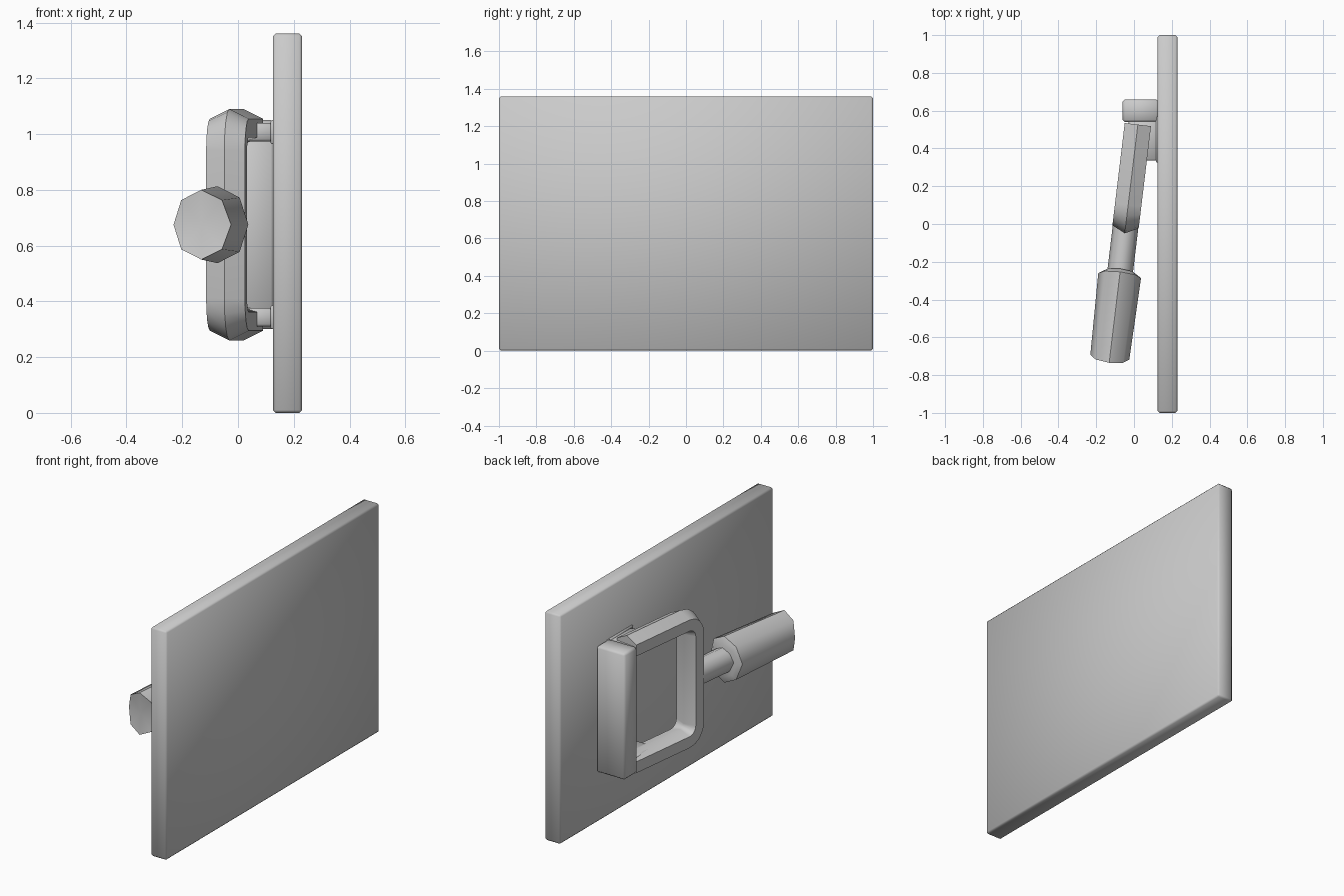
import bpy, bmesh, math
from mathutils import Vector

cube = bpy.data.objects.get("Cube")
if cube:
    bpy.data.objects.remove(cube, do_unlink=True)

grey = bpy.data.materials.new("plain grey")
grey.use_nodes = True
grey.diffuse_color = (0.6, 0.6, 0.6, 1)
grey.node_tree.nodes["Principled BSDF"].inputs["Base Color"].default_value = (0.6, 0.6, 0.6, 1)

MID = 0.675      # height of the handle axis
TILT = -0.12     # the handle leans away from the board


def finish(name, bm, angle=None):
    bmesh.ops.recalc_face_normals(bm, faces=bm.faces)
    mesh = bpy.data.meshes.new(name)
    bm.to_mesh(mesh)
    bm.free()
    mesh.materials.append(grey)
    ob = bpy.data.objects.new(name, mesh)
    bpy.context.collection.objects.link(ob)
    bpy.ops.object.select_all(action='DESELECT')
    ob.select_set(True)
    bpy.context.view_layer.objects.active = ob
    if angle is None:
        bpy.ops.object.shade_smooth()
    else:
        bpy.ops.object.shade_smooth_by_angle(angle=math.radians(angle))
    return ob


def box(name, lo, hi, bevel):
    lo, hi = Vector(lo), Vector(hi)
    bm = bmesh.new()
    bmesh.ops.create_cube(bm, size=1)
    for v in bm.verts:
        v.co = (lo + hi) / 2 + v.co * (hi - lo)
    bmesh.ops.bevel(bm, geom=bm.edges[:], offset=bevel, segments=1, affect='EDGES')
    return finish(name, bm)


def skin(name, rings, angle):
    """Join a row of equal rings into a closed tube."""
    bm = bmesh.new()
    rows = [[bm.verts.new(p) for p in ring] for ring in rings]
    n = len(rows[0])
    for a, b in zip(rows, rows[1:]):
        for i in range(n):
            j = (i + 1) % n
            bm.faces.new((a[i], a[j], b[j], b[i]))
    for row in (rows[0], rows[-1]):
        centre = bm.verts.new(sum((v.co for v in row), Vector()) / n)
        for i in range(n):
            bm.faces.new((row[i], row[(i + 1) % n], centre))
    ob = finish(name, bm, angle)
    ob.location = (-0.043, 0, MID)
    ob.rotation_euler.z = TILT
    return ob


def octagon(y, rx, rz, bow=0):
    """Eight-sided ring across y; bow pushes its top and bottom along y."""
    ring = []
    for i in range(8):
        a = i * math.tau / 8
        ring.append((rx * math.cos(a), y + bow * abs(math.sin(a)), rz * math.sin(a)))
    return ring


# Flat board
box("board", (0.125, -1, 0), (0.23, 1, 1.36), 0.01)

# Upright mount and its two brackets
box("mount_block", (-0.06, 0.54, 0.3), (0.13, 0.66, 1.05), 0.012)
for name, side in (("upper", 1), ("lower", -1)):
    z = MID + side * 0.332
    box(name + "_bracket", (-0.03, 0.335, z - 0.033), (0.13, 0.57, z + 0.033), 0.008)
    box(name + "_bracket_foot", (0.117, 0.325, z - 0.043), (0.13, 0.57, z + 0.043), 0.005)

# Three-sided frame: a ridged section swept around two rounded corners
section = [(0, 0.062), (0.07, 0.027), (0.07, -0.04), (0, -0.062), (-0.07, -0.04), (-0.07, 0.027)]
half = [((0.53, 0.353), 90), ((0.1, 0.353), 90)]
for a in (112.5, 135, 157.5):
    r = math.radians(a)
    half.append(((0.1 + 0.088 * math.cos(r), 0.265 + 0.088 * math.sin(r)), a))
half.append(((0.012, 0.265), 180))
path = half + [((y, -z), -a) for (y, z), a in reversed(half)]
rings = []
for (y, z), a in path:
    r = math.radians(a)
    rings.append([(x, y + d * math.cos(r), z + d * math.sin(r)) for x, d in section])
skin("frame", rings, 50)

# Neck and tapered grip
skin("neck", [octagon(0.0, 0.068, 0.075), octagon(-0.3, 0.068, 0.075)], 50)
skin("grip", [octagon(-0.26, 0.09, 0.1, 0.022), octagon(-0.275, 0.114, 0.138, 0.02),
              octagon(-0.71, 0.104, 0.125, -0.03)], 50)
